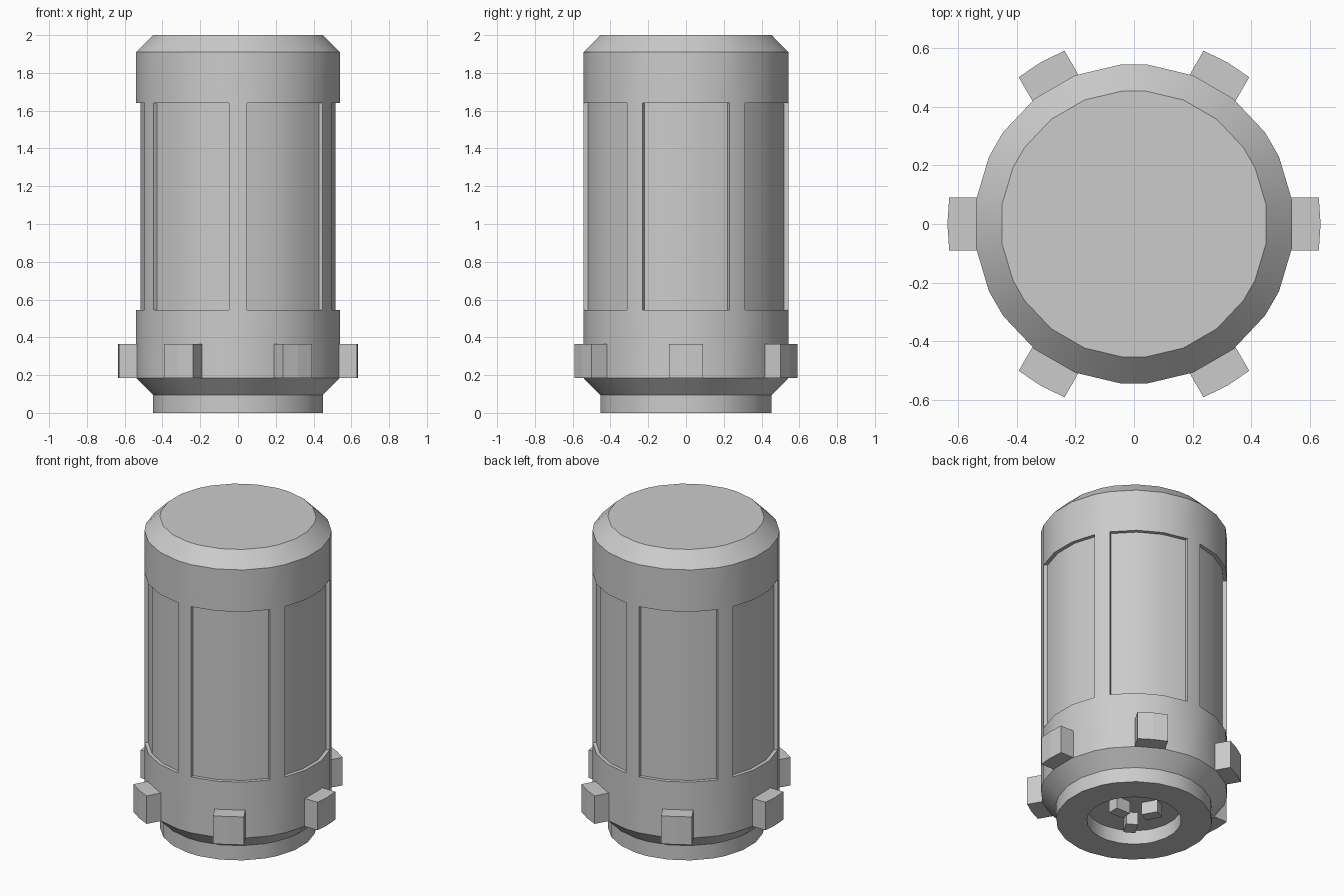
import bpy, bmesh
from math import cos, sin, radians, pi
from mathutils import Matrix

if "Cube" in bpy.data.objects:
    bpy.data.objects.remove(bpy.data.objects["Cube"])


def finish(bm, name, smooth=True):
    bmesh.ops.recalc_face_normals(bm, faces=bm.faces[:])
    me = bpy.data.meshes.new(name)
    bm.to_mesh(me)
    bm.free()
    ob = bpy.data.objects.new(name, me)
    bpy.context.collection.objects.link(ob)
    if smooth:
        bpy.ops.object.select_all(action='DESELECT')
        ob.select_set(True)
        bpy.context.view_layer.objects.active = ob
        bpy.ops.object.shade_smooth_by_angle(angle=radians(30))
    return ob


def prism(name, outline, z0, z1, angle):
    """Extrude a flat outline upward and turn it about the z axis."""
    bm = bmesh.new()
    low = [bm.verts.new((x, y, z0)) for x, y in outline]
    top = [bm.verts.new((x, y, z1)) for x, y in outline]
    n = len(outline)
    bm.faces.new(low[::-1])
    bm.faces.new(top)
    for i in range(n):
        j = (i + 1) % n
        bm.faces.new((low[i], low[j], top[j], top[i]))
    bm.transform(Matrix.Rotation(angle, 4, 'Z'))
    return finish(bm, name, False)


# Canister body: turned profile from socket floor, round the outside, to the top
R, PANEL_R = 0.545, 0.522
profile = [(0.275, 0.09), (0.275, 0), (0.455, 0), (0.455, 0.095), (R, 0.185),
           (R, 0.545), (R, 1.64), (R, 1.91), (0.455, 2.0)]
PANEL_ROW = 5
# Three segments per 50 degree panel, one per 10 degree rib
angles = [radians(60 * k + a) for k in range(6) for a in (-25, -25 / 3, 25 / 3, 25)]
bm = bmesh.new()
rings = [[bm.verts.new((r * cos(a), r * sin(a), z)) for a in angles] for r, z in profile]
n = len(angles)
panels = [[] for _ in range(6)]
for row in range(len(rings) - 1):
    for i in range(n):
        j = (i + 1) % n
        f = bm.faces.new((rings[row][i], rings[row][j], rings[row + 1][j], rings[row + 1][i]))
        if row == PANEL_ROW and i % 4 != 3:
            panels[i // 4].append(f)
bm.faces.new(rings[0][::-1])
bm.faces.new(rings[-1])
bmesh.ops.recalc_face_normals(bm, faces=bm.faces[:])

# Recessed side panels
for faces in panels:
    out = bmesh.ops.extrude_face_region(bm, geom=faces)
    for v in out['geom']:
        if isinstance(v, bmesh.types.BMVert):
            v.co.x *= PANEL_R / R
            v.co.y *= PANEL_R / R
    old = [f for f in faces if f.is_valid]
    if old:
        bmesh.ops.delete(bm, geom=old, context='FACES')
finish(bm, "canister_body")

# Locking lugs around the lower band, prongs inside the bottom socket
lug = [(0.5, -0.09), (0.63, -0.09), (0.636, 0), (0.63, 0.09), (0.5, 0.09)]
prong = [(0.06, -0.035), (0.16, -0.035), (0.16, 0.035), (0.06, 0.035)]
for k in range(6):
    prism(f"locking_lug_{k + 1}", lug, 0.185, 0.365, k * pi / 3)
for k in range(3):
    prism(f"socket_prong_{k + 1}", prong, 0.01, 0.092, k * 2 * pi / 3)
